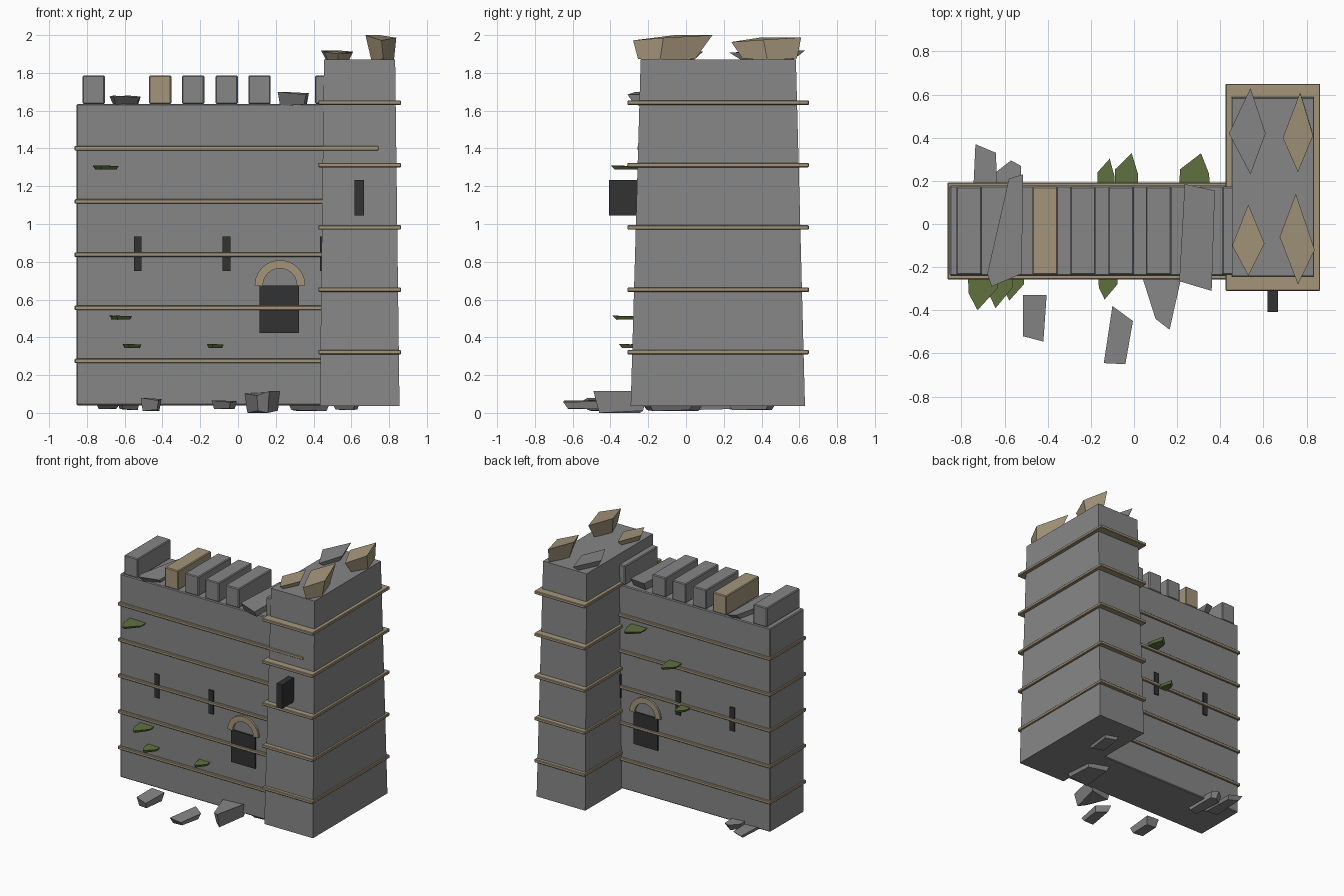
import bpy, bmesh, math


def material(name, rgb):
    m = bpy.data.materials.new(name)
    m.diffuse_color = (*rgb, 1)
    return m


STONE = material("grey stone", (0.24, 0.24, 0.24))
TRIM = material("sandy trim", (0.37, 0.30, 0.195))
DARK = material("dark opening", (0.032, 0.032, 0.032))
MOSS = material("moss green", (0.115, 0.165, 0.05))


def loft(name, lower, upper, mat, bevel=0):
    """Solid between two point loops of equal length."""
    bm = bmesh.new()
    a = [bm.verts.new(p) for p in lower]
    b = [bm.verts.new(p) for p in upper]
    n = len(a)
    bm.faces.new(a[::-1])
    bm.faces.new(b)
    for i in range(n):
        j = (i + 1) % n
        bm.faces.new((a[i], a[j], b[j], b[i]))
    bmesh.ops.recalc_face_normals(bm, faces=bm.faces)
    me = bpy.data.meshes.new(name)
    bm.to_mesh(me)
    bm.free()
    me.materials.append(mat)
    ob = bpy.data.objects.new(name, me)
    bpy.context.collection.objects.link(ob)
    if bevel:
        mod = ob.modifiers.new("edge", "BEVEL")
        mod.width, mod.segments = bevel, 1
    return ob


def rect(x0, x1, y0, y1, z):
    return [(x0, y0, z), (x1, y0, z), (x1, y1, z), (x0, y1, z)]


def box(name, x0, x1, y0, y1, z0, z1, mat, bevel=0):
    return loft(name, rect(x0, x1, y0, y1, z0), rect(x0, x1, y0, y1, z1), mat, bevel)


def rock(name, outline, z0, z1, mat, shrink=0.7, shift=(0, 0), tilt=0.1):
    """Broken stone: outline on top, smaller base below, uneven heights."""
    cx = sum(p[0] for p in outline) / len(outline)
    cy = sum(p[1] for p in outline) / len(outline)
    h = z1 - z0
    top = [(x, y, z1 - h * tilt * (i % 3)) for i, (x, y) in enumerate(outline)]
    low = [(cx + (x - cx) * shrink + shift[0], cy + (y - cy) * shrink + shift[1],
            z0 + h * tilt * ((i + 1) % 2)) for i, (x, y) in enumerate(outline)]
    return loft(name, low, top, mat)


# Main wall and its string courses
box("wall", -0.855, 0.73, -0.24, 0.178, 0.04, 1.635, STONE, 0.006)
for i in range(5):
    z = 0.275 + 0.2815 * i
    box("wall_band", -0.865, 0.745, -0.257, 0.192, z - 0.012, z + 0.012, TRIM, 0.004)

# Tapered tower and its string courses
loft("tower", rect(0.433, 0.855, -0.293, 0.63, 0.037),
     rect(0.455, 0.832, -0.24, 0.582, 1.87), STONE)
for i in range(5):
    z = 0.322 + 0.33 * i
    box("tower_band", 0.425, 0.863, -0.31, 0.65, z - 0.012, z + 0.012, TRIM, 0.004)

# Battlements, with two gaps where stones have fallen
for i, x in enumerate((-0.764, -0.412, -0.237, -0.06, 0.114, 0.467)):
    box("merlon", x - 0.059, x + 0.059, -0.236, 0.174, 1.635, 1.787,
        TRIM if i == 1 else STONE, 0.006)

# Arrow slits, doorway, tower window
for x in (-0.531, -0.061, 0.454):
    box("arrow_slit", x - 0.02, x + 0.02, -0.25, 0.188, 0.75, 0.935, DARK)
box("doorway", 0.115, 0.323, -0.25, 0.188, 0.422, 0.675, DARK)
box("tower_window", 0.618, 0.668, -0.408, -0.2, 1.045, 1.232, DARK)

# Half-ring arch over the doorway, on both faces
SEG = 12
angles = [math.pi * i / SEG for i in range(SEG + 1)]
arc = [(0.222 + 0.134 * math.cos(a), 0.675 + 0.134 * math.sin(a)) for a in angles]
arc += [(0.222 + 0.09 * math.cos(a), 0.675 + 0.09 * math.sin(a)) for a in angles[::-1]]
for y0, y1 in ((-0.256, -0.23), (0.17, 0.193)):
    loft("door_arch", [(x, y0, z) for x, z in arc], [(x, y1, z) for x, z in arc], TRIM)

# Moss tufts: left, right, height, tip reach, wall side
for x0, x1, z, tip, side in (
        (-0.77, -0.63, 1.30, 0.16, -1), (-0.68, -0.56, 0.505, 0.15, -1),
        (-0.61, -0.51, 0.355, 0.115, -1), (-0.165, -0.075, 0.355, 0.11, -1),
        (0.21, 0.35, 1.345, 0.15, 1), (-0.09, 0.02, 1.15, 0.15, 1),
        (-0.17, -0.09, 0.83, 0.125, 1)):
    base = -0.24 if side < 0 else 0.178
    w = x1 - x0
    pts = [(x0, base - side * 0.03), (x1, base - side * 0.03),
           (x1 - 0.01 * w, base + side * tip * 0.35),
           (x0 + 0.72 * w if side > 0 else x0 + 0.32 * w, base + side * tip),
           (x0 + 0.02 * w, base + side * tip * 0.5)]
    rock("moss", pts, z - 0.012, z + 0.01, MOSS, 0.8, tilt=0.08)

# Broken stones on the tower top
rock("tower_rubble", [(0.54, 0.63), (0.61, 0.42), (0.54, 0.23), (0.44, 0.42)],
     1.865, 1.918, STONE)
rock("tower_rubble", [(0.77, 0.61), (0.83, 0.41), (0.76, 0.24), (0.69, 0.40)],
     1.865, 1.988, TRIM, 0.78, (0.01, 0.02))
rock("tower_rubble", [(0.53, 0.09), (0.605, -0.09), (0.53, -0.24), (0.455, -0.10)],
     1.86, 1.912, TRIM)
rock("tower_rubble", [(0.75, 0.14), (0.838, -0.12), (0.76, -0.28), (0.675, -0.06)],
     1.86, 2.0, TRIM, 0.72, (0.01, -0.03))

# Fallen stones in the battlement gaps
rock("wall_rubble", [(-0.58, 0.21), (-0.515, 0.23), (-0.52, -0.23), (-0.66, -0.29),
                     (-0.68, -0.23)], 1.63, 1.68, STONE, 0.8)
rock("wall_rubble", [(0.235, 0.185), (0.375, 0.155), (0.36, -0.31), (0.21, -0.265)],
     1.625, 1.70, STONE, 0.85)

# Stones scattered around the base
for pts, z0, z1 in (
        ([(-0.515, -0.33), (-0.405, -0.33), (-0.42, -0.545), (-0.515, -0.52)], 0.01, 0.08),
        ([(-0.1, -0.38), (-0.005, -0.45), (-0.04, -0.65), (-0.14, -0.645)], 0.02, 0.066),
        ([(0.23, -0.20), (0.03, -0.22), (0.10, -0.44), (0.165, -0.49)], 0.0, 0.115),
        ([(-0.735, 0.37), (-0.64, 0.33), (-0.63, 0.03), (-0.75, 0.05)], 0.02, 0.05),
        ([(-0.64, 0.24), (-0.57, 0.295), (-0.525, 0.27), (-0.52, -0.02), (-0.62, -0.05)],
         0.015, 0.07),
        ([(0.26, -0.24), (0.49, -0.20), (0.47, 0.04), (0.30, 0.10)], 0.01, 0.06),
        ([(0.50, 0.25), (0.62, 0.22), (0.645, 0.44), (0.54, 0.48)], 0.015, 0.055)):
    rock("ground_rubble", pts, z0, z1, STONE, 0.8)
